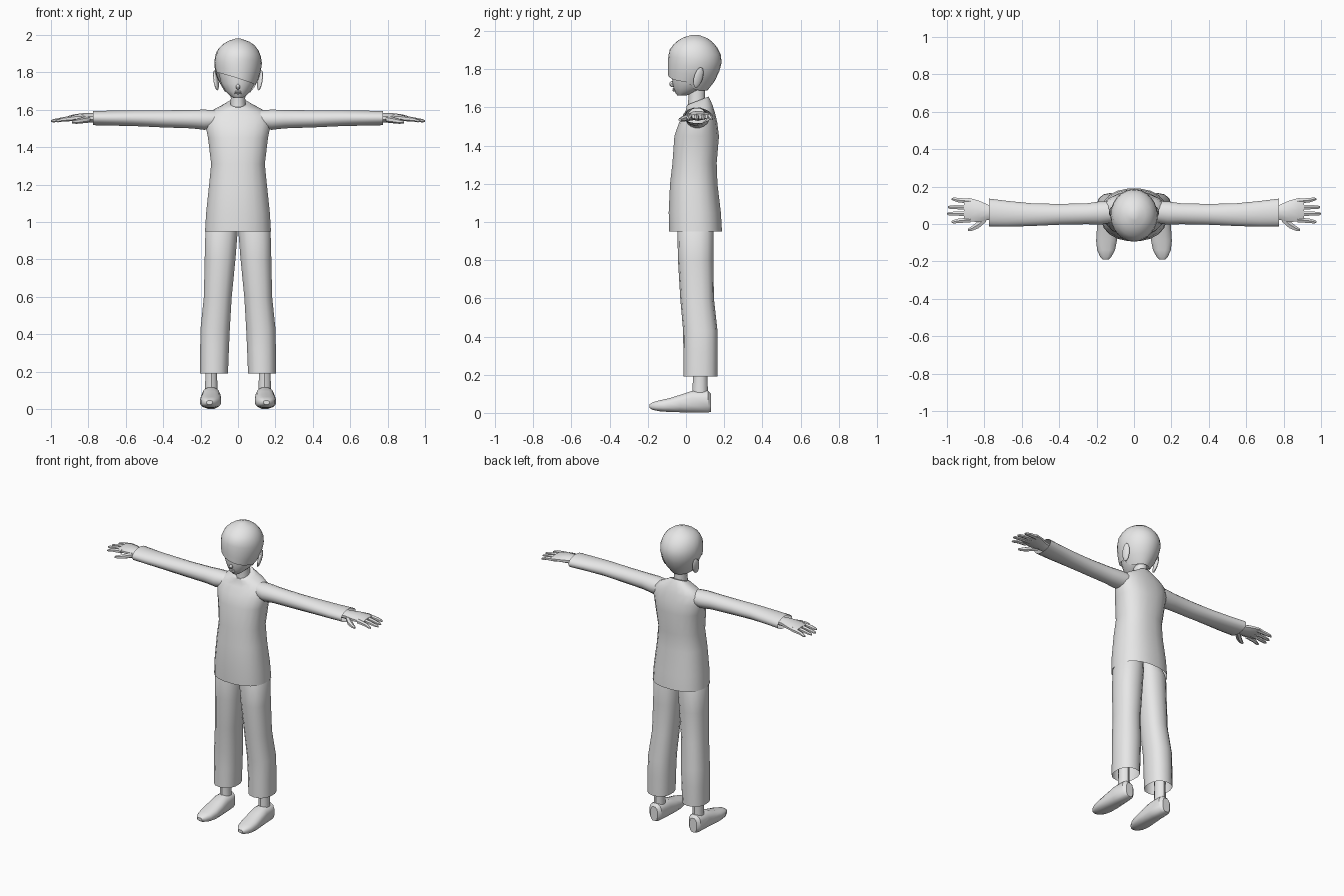
import bpy, bmesh, math

grey = bpy.data.materials.new("light grey")
grey.diffuse_color = (0.8, 0.8, 0.8, 1)


def finish(name, bm, angle=40):
    bmesh.ops.recalc_face_normals(bm, faces=bm.faces)
    me = bpy.data.meshes.new(name)
    bm.to_mesh(me)
    bm.free()
    me.materials.append(grey)
    me.polygons.foreach_set("use_smooth", [True] * len(me.polygons))
    me.set_sharp_from_angle(angle=math.radians(angle))
    ob = bpy.data.objects.new(name, me)
    bpy.context.collection.objects.link(ob)
    return ob


def skin(name, rings, caps=(True, True), angle=40):
    """Join rings of points into a surface, with optional end caps."""
    bm = bmesh.new()
    loops = [[bm.verts.new(p) for p in r] for r in rings]
    n = len(loops[0])
    for a, b in zip(loops, loops[1:]):
        for i in range(n):
            j = (i + 1) % n
            bm.faces.new((a[i], a[j], b[j], b[i]))
    for cap, loop in zip(caps, (loops[0], loops[-1])):
        if cap:
            bm.faces.new(loop)
    return finish(name, bm, angle)


def loft(name, rings, axis="z", n=16, power=1.0, caps=(True, True), side=1, tilt=None):
    """Rings are (position, u_min, u_max, v_min, v_max) across the axis."""
    out = []
    for k, (t, u0, u1, v0, v1) in enumerate(rings):
        pts = []
        for i in range(n):
            a = 2 * math.pi * (i + 0.5) / n
            c, s = math.cos(a), math.sin(a)
            c = math.copysign(abs(c) ** power, c)
            s = math.copysign(abs(s) ** power, s)
            u, v = (u0 + u1) / 2 + c * (u1 - u0) / 2, (v0 + v1) / 2 + s * (v1 - v0) / 2
            w = t + (tilt[k] * s if tilt else 0)
            x, y, z = {"z": (u, v, w), "x": (w, u, v), "y": (u, w, v)}[axis]
            pts.append((x * side, y, z))
        out.append(pts)
    return skin(name, out, caps)


def ball(name, loc, size, rot=(0, 0, 0), seg=10):
    bm = bmesh.new()
    bmesh.ops.create_uvsphere(bm, u_segments=seg, v_segments=7, radius=1)
    ob = finish(name, bm)
    ob.location, ob.scale, ob.rotation_euler = loc, size, rot
    return ob


# Long shirt, open at the hem, with a collar that is higher at the back
loft("shirt", [
    (0.95, -.178, .178, -.09, .19), (1.05, -.172, .172, -.092, .184),
    (1.20, -.156, .156, -.085, .166), (1.31, -.145, .145, -.072, .162),
    (1.45, -.162, .162, -.062, .174), (1.52, -.176, .176, -.038, .165),
    (1.57, -.168, .168, -.012, .152), (1.60, -.13, .13, 0, .14),
    (1.625, -.075, .075, .002, .125), (1.635, -.055, .055, .005, .118)],
    n=20, power=.85, caps=(False, True),
    tilt=[0, 0, 0, 0, 0, 0, .005, .012, .02, .022])

# Neck
loft("neck", [(1.58, -.045, .045, .005, .11), (1.66, -.04, .04, .012, .1),
              (1.73, -.042, .042, .0, .105)], n=12)

# Face and jaw
loft("face", [
    (1.662, -.022, .022, -.045, .0), (1.676, -.044, .044, -.056, .05),
    (1.70, -.068, .068, -.066, .1), (1.74, -.092, .092, -.074, .135),
    (1.80, -.106, .106, -.075, .15), (1.85, -.105, .105, -.07, .15)])
ball("nose", (0, -.073, 1.722), (.011, .014, .016), (.35, 0, 0), 8)
for name, z, h in (("upper_lip", 1.697, .005), ("lower_lip", 1.688, .005)):
    ball(name, (0, -.062, z), (.02, .009, h), seg=8)

# Hair cap with a slanting fringe in front and a low nape behind
PROFILE = [(1.66, .035, -.05, .08), (1.70, .075, -.086, .125), (1.75, .105, -.092, .158),
           (1.80, .121, -.095, .179), (1.85, .128, -.095, .19), (1.90, .12, -.088, .175),
           (1.94, .096, -.058, .142), (1.965, .06, -.02, .11), (1.98, .015, .03, .065)]


def head_size(z):
    for a, b in zip(PROFILE, PROFILE[1:]):
        if z <= b[0]:
            f = (z - a[0]) / (b[0] - a[0])
            return [p + (q - p) * f for p, q in zip(a[1:], b[1:])]
    return PROFILE[-1][1:]


hair, levels, sides = [], 9, 24
for k in range(levels + 1):
    ring = []
    for i in range(sides):
        a = 2 * math.pi * i / sides
        c, s = math.cos(a), math.sin(a)
        back = min(1, max(0, (s + .15) / .45))
        low = (1.768 - .035 * c) * (1 - back) + 1.69 * back
        z = low + (1.98 - low) * math.sin(k / levels * math.pi / 2)
        w, y0, y1 = head_size(z)
        ring.append((w * c, (y0 + y1) / 2 + s * (y1 - y0) / 2, z))
    hair.append(ring)
skin("hair", hair, caps=(False, True), angle=60)

for side, tag in ((1, "left_"), (-1, "right_")):
    # Ear
    ball(tag + "ear", (side * .118, .065, 1.757), (.012, .025, .056), (-.2, side * .22, side * .35))

    # Sleeve, open at the cuff
    loft(tag + "sleeve", [
        (.10, .01, .125, 1.50, 1.598), (.18, -.005, .122, 1.492, 1.602),
        (.25, -.002, .112, 1.50, 1.60), (.40, -.005, .108, 1.505, 1.598),
        (.55, -.012, .112, 1.512, 1.598), (.68, -.016, .125, 1.515, 1.596),
        (.775, -.015, .137, 1.517, 1.595)], "x", caps=(True, False), side=side)

    # Hand with four fingers and a thumb
    loft(tag + "hand", [
        (.70, .025, .10, 1.53, 1.578), (.78, .02, .105, 1.532, 1.582),
        (.83, .008, .128, 1.535, 1.582), (.88, .01, .142, 1.54, 1.575),
        (.91, .015, .138, 1.54, 1.566)], "x", 10, side=side)
    for finger, y, tip_y, tip_x in (("index", .022, .012, .975), ("middle", .056, .055, 1.0),
                                    ("ring", .09, .09, .995), ("little", .122, .133, .975)):
        ym = (y + tip_y) / 2
        loft(tag + finger + "_finger", [
            (.875, y - .016, y + .016, 1.54, 1.57), (.94, ym - .013, ym + .013, 1.537, 1.56),
            (tip_x - .012, tip_y - .011, tip_y + .011, 1.533, 1.55),
            (tip_x, tip_y - .005, tip_y + .005, 1.535, 1.544)], "x", 6, side=side)
    loft(tag + "thumb", [
        (.79, .01, .06, 1.532, 1.568), (.83, -.025, .022, 1.528, 1.56),
        (.865, -.038, -.008, 1.525, 1.55), (.888, -.04, -.024, 1.528, 1.542)],
        "x", 6, side=side)

    # Trouser leg, open at the cuff
    loft(tag + "trouser_leg", [
        (.19, .052, .204, -.014, .165), (.32, .047, .204, -.014, .166),
        (.43, .042, .202, -.015, .165), (.60, .032, .184, -.03, .146),
        (.80, .012, .18, -.042, .144), (.95, .0, .176, -.045, .145),
        (1.02, .0, .14, -.03, .13)], n=14, power=.85, caps=(False, True), side=side)

    # Ankle
    loft(tag + "ankle", [(.07, .108, .178, .03, .116), (.2, .11, .176, .038, .112),
                         (.32, .105, .18, .03, .12)], n=10, side=side)

    # Shoe with a tapered toe
    loft(tag + "shoe", [
        (.132, .118, .172, .005, .10), (.115, .10, .19, 0, .118),
        (.03, .093, .195, 0, .116), (-.03, .09, .2, .002, .096),
        (-.09, .09, .204, .004, .077), (-.14, .10, .198, .008, .066),
        (-.175, .12, .182, .015, .056), (-.19, .135, .168, .025, .046)],
        "y", 12, .75, side=side)
